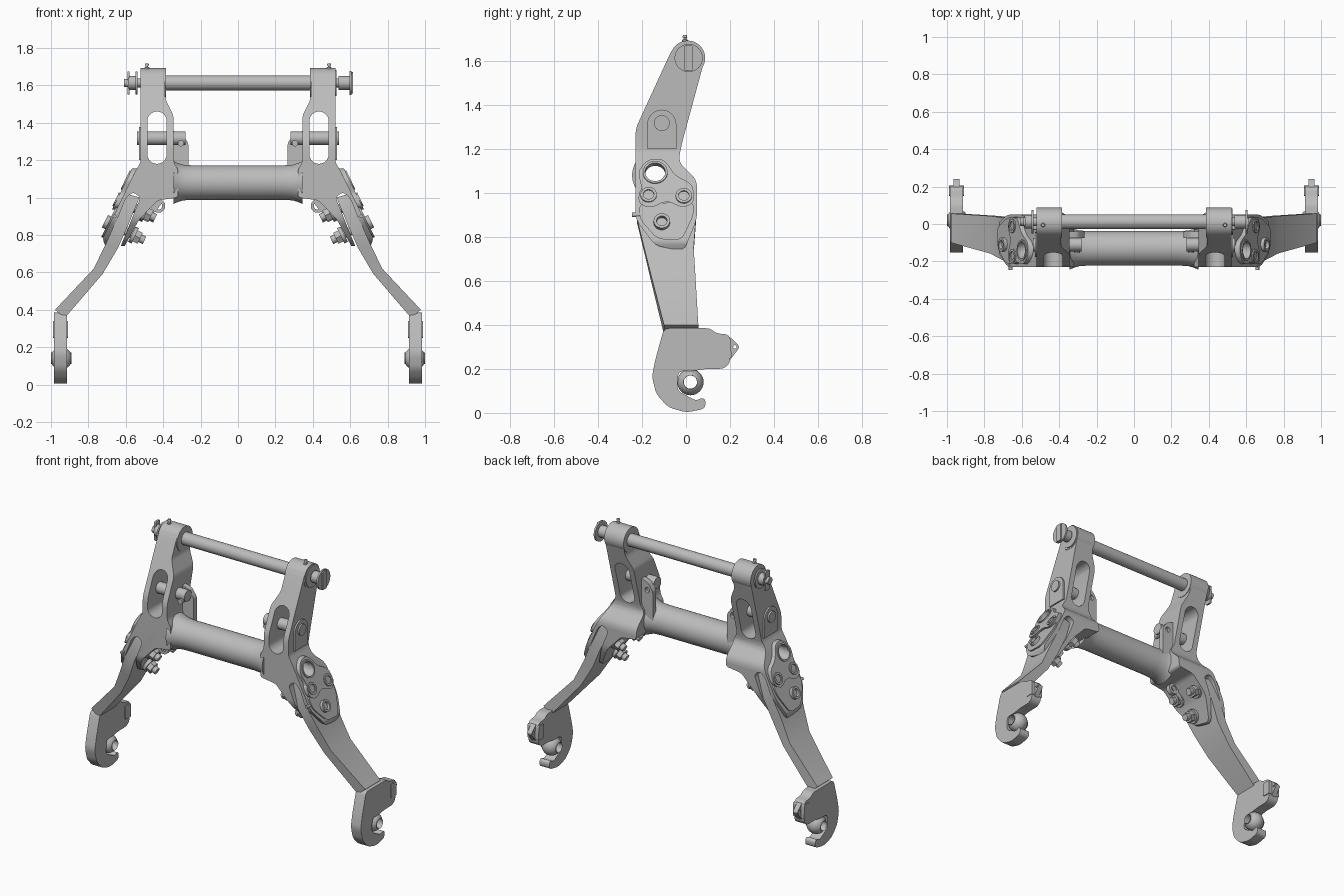
import bpy, bmesh, math
from mathutils import Vector, Matrix

if "Cube" in bpy.data.objects:
    bpy.data.objects.remove(bpy.data.objects["Cube"])

steel = bpy.data.materials.new("grey_steel")
steel.use_nodes = True
grey = (0.5, 0.5, 0.5, 1)
steel.diffuse_color = grey
steel.node_tree.nodes["Principled BSDF"].inputs["Base Color"].default_value = grey


def make(name, verts, faces):
    mesh = bpy.data.meshes.new(name)
    mesh.from_pydata([tuple(v) for v in verts], [], faces)
    bm = bmesh.new()
    bm.from_mesh(mesh)
    bmesh.ops.recalc_face_normals(bm, faces=bm.faces)
    bm.to_mesh(mesh)
    bm.free()
    mesh.materials.append(steel)
    ob = bpy.data.objects.new(name, mesh)
    bpy.context.collection.objects.link(ob)
    return ob


def bridge(name, rings, hollow=False):
    n, m = len(rings[0]), len(rings)
    faces = [(i * n + j, i * n + (j + 1) % n, (i + 1) % m * n + (j + 1) % n, (i + 1) % m * n + j)
             for i in range(m if hollow else m - 1) for j in range(n)]
    if not hollow:
        faces += [tuple(range(n)), tuple(range((m - 1) * n, m * n))]
    return make(name, [v for r in rings for v in r], faces)


def rounded(pts, r, steps=4):
    out = []
    for i, p in enumerate(pts):
        p, a, b = Vector(p), Vector(pts[i - 1]) - Vector(p), Vector(pts[(i + 1) % len(pts)]) - Vector(p)
        s = p + a.normalized() * min(r, a.length * 0.45)
        e = p + b.normalized() * min(r, b.length * 0.45)
        for k in range(steps + 1):
            t = k / steps
            out.append(s * (1 - t) ** 2 + p * 2 * t * (1 - t) + e * t * t)
    return out


def prism(name, pts, axis, lo, hi, r=0.0, lean=lambda z: 0):
    if r:
        pts = rounded(pts, r)
    if axis == "x":
        rings = [[(t + lean(b), a, b) for a, b in pts] for t in (lo, hi)]
    else:
        rings = [[(a, t, b) for a, b in pts] for t in (lo, hi)]
    return bridge(name, rings)


def lathe(name, origin, direction, profile, hollow=False, segs=32):
    q = Vector(direction).to_track_quat("Z", "Y")
    rings = [[Vector(origin) + q @ Vector((r * math.cos(2 * math.pi * j / segs),
              r * math.sin(2 * math.pi * j / segs), t)) for j in range(segs)] for t, r in profile]
    return bridge(name, rings, hollow)


def rod(name, origin, direction, lo, hi, r, segs=32):
    return lathe(name, origin, direction, [(lo, r), (hi, r)], False, segs)


def boolean(ob, cutter, op="DIFFERENCE", keep=False):
    mod = ob.modifiers.new("cut", "BOOLEAN")
    mod.operation, mod.object, mod.solver = op, cutter, "EXACT"
    bpy.context.view_layer.objects.active = ob
    bpy.ops.object.modifier_apply(modifier=mod.name)
    if not keep:
        bpy.data.objects.remove(cutter)


def skin(z):
    # sloping outer face of the lower bracket
    return 0.545 + 0.486 * (1.15 - z)


X, Z = (1, 0, 0), (0, 0, 1)
normal = Vector((0.9, 0, 0.437)).normalized()
sided = []

# Arm and bracket body: front outline crossed with side outline
front = [(0.39, 1.69), (0.52, 1.69), (0.52, 1.19), (skin(1.13), 1.13), (skin(0.78), 0.78), (0.70, 0.72),
         (0.62, 0.715), (0.53, 0.88), (0.43, 0.985), (0.32, 1.0), (0.32, 1.15), (0.345, 1.19),
         (0.345, 1.44), (0.39, 1.53)]
side = [(-0.23, 1.29), (-0.23, 0.88), (-0.14, 0.76), (-0.01, 0.735), (0.05, 0.88), (0.05, 1.06),
        (-0.035, 1.14), (-0.02, 1.22), (0.083, 1.6), (0.075, 1.66), (0.0, 1.7), (-0.06, 1.66)]
body = prism("arm_bracket", rounded(front, 0.02), "y", -0.5, 0.5)
boolean(body, prism("side_cutter", side, "x", 0, 1, 0.035), "INTERSECT")

# Long slot through the arm
slot = [(0.433 + 0.052 * math.cos(a), (1.408 if a < math.pi else 1.232) + 0.052 * math.sin(a))
        for a in [math.pi * k / 12 + 1e-4 for k in range(24)]]
boolean(body, prism("slot_cutter", slot, "y", -0.6, 0.6))

# Fork gap that takes the leg
gap = [(0.522, 1.0), (0.56, 1.03), (0.598, 1.0), (0.719, 0.7), (0.643, 0.7)]
boolean(body, prism("gap_cutter", gap, "y", -0.6, 0.6, 0.02))

# Raised plates on the outer bracket face
lobes = [(-0.2, 1.02), (-0.22, 1.1), (-0.17, 1.155), (-0.1, 1.155), (-0.05, 1.08), (0.03, 1.04),
         (0.04, 0.96), (-0.01, 0.93), (-0.09, 0.965), (-0.16, 0.93), (-0.215, 0.95), (-0.215, 1.0)]
cover = prism("lobed_cover", lobes, "x", -0.01, 0.024, 0.03, skin)
lower = [(-0.215, 0.95), (-0.21, 0.88), (-0.13, 0.79), (-0.02, 0.785), (0.035, 0.9), (0.035, 0.96)]
pad = prism("lower_cover", lower, "x", -0.01, 0.01, 0.03, skin)
bore = rod("bore_cutter", (0, -0.14, 1.09), X, 0.2, 0.9, 0.045)
boolean(body, bore, keep=True)
boolean(cover, bore)
sided += [body, cover, pad]
sided.append(lathe("bore_rim", (skin(1.09) + 0.018, -0.14, 1.09), normal,
                   [(-0.02, 0.046), (0.012, 0.046), (0.012, 0.056), (-0.02, 0.056)], True))

# Bolts clamping the bracket, with nuts on the inner face
for i, (y, z) in enumerate([(-0.17, 0.985), (-0.01, 0.98), (-0.11, 0.865)]):
    at = (skin(z) + 0.01, y, z)
    sided.append(rod(f"bolt_{i + 1}", at, normal, -0.215, 0.004, 0.022, 20))
    sided.append(lathe(f"bolt_collar_{i + 1}", at, normal,
                       [(-0.02, 0.024), (0.02, 0.024), (0.02, 0.037), (-0.02, 0.037)], True))
    sided.append(rod(f"bolt_washer_{i + 1}", at, normal, -0.16, -0.14, 0.045, 24))
    sided.append(rod(f"bolt_nut_{i + 1}", at, normal, -0.19, -0.15, 0.037, 6))

# Arm pin, its arched boss and the inner lug
arch = [(-0.11 + 0.066 * math.cos(math.pi * k / 14), 1.312 + 0.066 * math.sin(math.pi * k / 14))
        for k in range(15)] + [(-0.176, 1.2), (-0.044, 1.2)]
sided.append(prism("pin_boss", arch, "x", 0.51, 0.53))
sided.append(rod("arm_pin", (0, -0.11, 1.317), X, 0.28, 0.54, 0.036))
lug = prism("pin_lug", [(0.36, 1.1), (0.265, 1.1), (0.265, 1.29), (0.3, 1.34), (0.36, 1.36)],
            "y", -0.075, -0.04, 0.015)
boolean(lug, rod("lug_cutter", (0.305, 0, 1.29), (0, 1, 0), -0.3, 0.3, 0.017))
sided.append(lug)
sided.append(rod("pin_cross_bolt", (0.305, -0.11, 1.29), (0, 1, 0), -0.045, 0.05, 0.017, 16))

# Small ring lug under the cross tube
sided.append(lathe("ring_lug", (0.425, -0.14, 0.955), (0, 1, 0),
                   [(-0.015, 0.02), (0.015, 0.02), (0.015, 0.036), (-0.015, 0.036)], True, 20))
sided.append(prism("ring_lug_web", [(0.4, 0.98), (0.44, 0.925), (0.51, 0.88), (0.5, 1.0)], "y", -0.15, -0.13))

# Top eye and grease fittings
sided.append(rod("top_eye", (0, 0.008, 1.613), X, 0.385, 0.522, 0.079, 40))
sided.append(lathe("top_grease_fitting", (0.487, -0.005, 1.66), Z,
                   [(0, 0.013), (0.035, 0.013), (0.038, 0.007), (0.045, 0.007), (0.047, 0.011), (0.057, 0.009)],
                   False, 12))
sided.append(rod("front_grease_fitting", (0.66, -0.22, 0.9), (0, 1, 0), -0.025, 0.02, 0.01, 12))

# Bent leg: sections of centre x, height, front y, back y
leg = [(0.56, 1.01, -0.19, 0.02), (0.617, 0.87, -0.222, 0.045), (0.675, 0.74, -0.19, 0.035),
       (0.748, 0.605, -0.157, 0.043), (0.952, 0.378, -0.1, 0.056)]
rings = []
for x, z, f, b in leg:
    dx, dz = (0.026, 0.022) if z < 0.5 else (0.024, 0.014) if z < 0.7 else (0.033, 0.01)
    rings.append([(x - dx, f, z - dz), (x + dx, f, z + dz), (x + dx, b, z + dz), (x - dx, b, z - dz)])
sided.append(bridge("leg", rings))

# Hook, its ball and its latch
hook = [(-0.1, 0.385), (0.11, 0.385), (0.135, 0.362), (0.2, 0.355), (0.2, 0.225), (0.17, 0.2), (0.09, 0.2),
        (0.03, 0.19), (-0.035, 0.19), (-0.04, 0.1), (0.01, 0.075), (0.045, 0.055), (0.075, 0.07),
        (0.09, 0.055), (0.085, 0.018), (0.0, 0.002), (-0.08, 0.025), (-0.135, 0.085), (-0.155, 0.165),
        (-0.14, 0.24)]
sided.append(prism("hook", hook, "x", 0.914, 0.984, 0.025))
ball = [(0.058 * math.sin(a), 0.06 * math.cos(a)) for a in [math.radians(d) for d in range(-60, 61, 10)]]
ball = [(-0.055, 0.031)] + ball + [(0.055, 0.031)]
sided.append(lathe("hook_ball", (0.945, 0.02, 0.14), X, ball, True))
latch = prism("latch", [(0.15, 0.35), (0.2, 0.345), (0.245, 0.3), (0.2, 0.24), (0.15, 0.23)],
              "x", 0.933, 0.965, 0.012)
boolean(latch, rod("latch_cutter", (0, 0.222, 0.3), X, 0.8, 1.1, 0.008, 12))
sided.append(latch)
sided.append(prism("latch_block", [(0.15, 0.34), (0.203, 0.34), (0.207, 0.25), (0.15, 0.25)], "x", 0.908, 0.988, 0.01))

# Mirrored right-hand copies
for ob in list(sided):
    twin = ob.data.copy()
    twin.transform(Matrix.Scale(-1, 4, X))
    twin.flip_normals()
    base = ob.name
    ob.name = "left_" + base
    bpy.context.collection.objects.link(bpy.data.objects.new("right_" + base, twin))

# Hollow cross tube flaring into the brackets
half = [(0.24, 0.092), (0.29, 0.095), (0.32, 0.103), (0.345, 0.115)]
outer = [(-x, r) for x, r in reversed(half)] + half
lathe("cross_tube", (0, -0.13, 1.08), X, [(-0.345, 0.06)] + outer + [(0.345, 0.06)], True, 48)

# Top bar with a disc end and a handle end
bar = (0, 0.012, 1.613)
rod("top_bar", bar, X, -0.39, 0.39, 0.04)
lathe("bar_disc_end", bar, X, [(0.5, 0.024), (0.536, 0.024), (0.536, 0.037), (0.595, 0.037),
                               (0.595, 0.064), (0.606, 0.064)])
lathe("bar_washer", bar, X, [(0.515, 0.07), (0.527, 0.07)])
lathe("bar_handle_end", bar, X, [(-0.61, 0.022), (-0.585, 0.022), (-0.585, 0.037), (-0.547, 0.037),
                                 (-0.547, 0.062), (-0.538, 0.062), (-0.538, 0.024), (-0.5, 0.024)])
prism("bar_handle", [(-0.01, 1.55), (0.034, 1.55), (0.034, 1.675), (-0.01, 1.675)], "x", -0.592, -0.58, 0.01)
prism("bar_end_rib", [(-0.01, 1.555), (0.032, 1.555), (0.032, 1.67), (-0.01, 1.67)], "x", 0.6, 0.614, 0.01)

# Smooth rounds, sharp edges
bpy.ops.object.select_all(action="DESELECT")
for ob in bpy.context.collection.objects:
    if ob.type == "MESH":
        ob.select_set(True)
        bpy.context.view_layer.objects.active = ob
bpy.ops.object.shade_smooth_by_angle(angle=math.radians(32))
